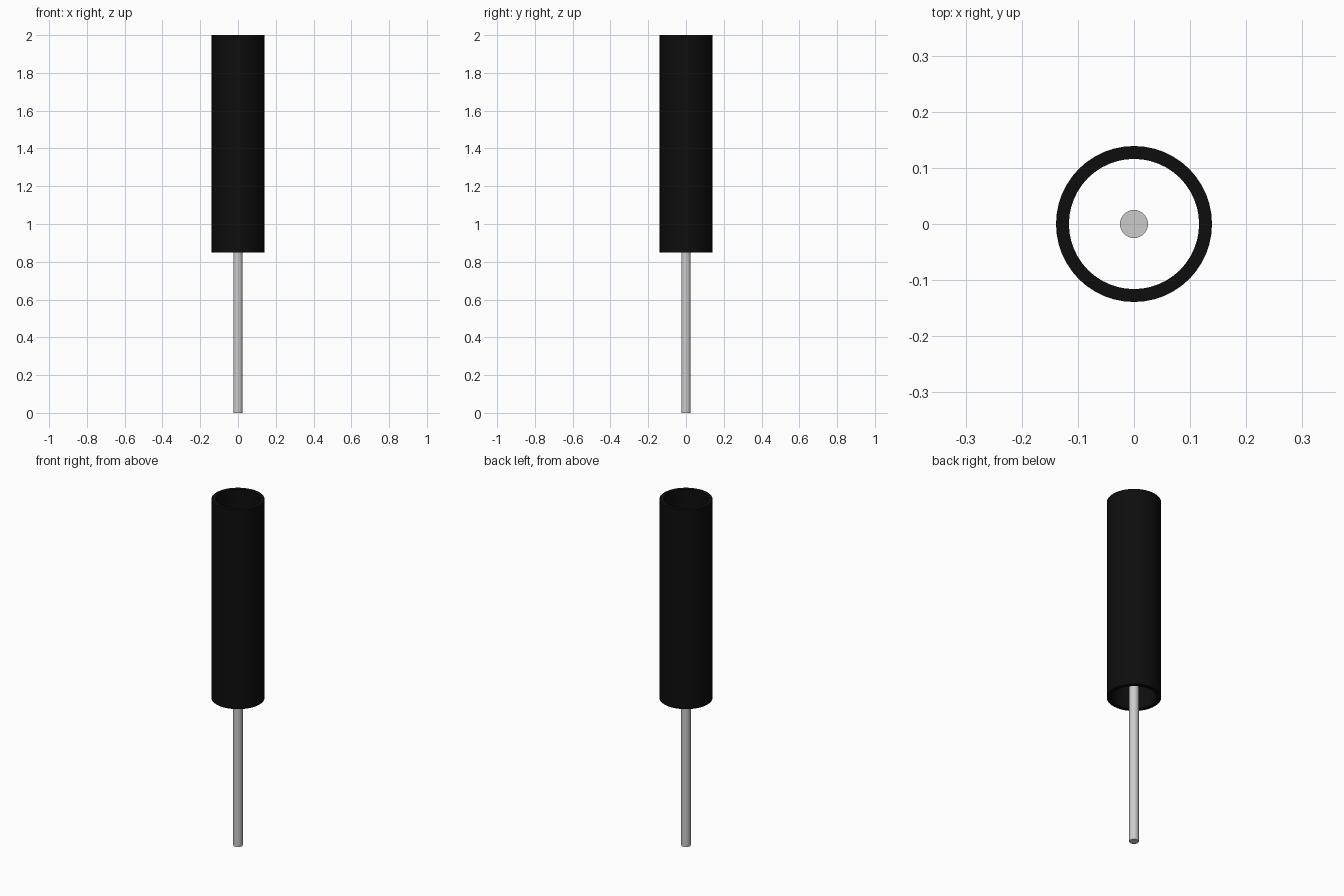
import bpy, bmesh, math

if "Cube" in bpy.data.objects:
    bpy.data.objects.remove(bpy.data.objects["Cube"])


def make_object(name, bm, color=None):
    bmesh.ops.recalc_face_normals(bm, faces=bm.faces)
    mesh = bpy.data.meshes.new(name)
    bm.to_mesh(mesh)
    bm.free()
    obj = bpy.data.objects.new(name, mesh)
    bpy.context.collection.objects.link(obj)
    if color:
        mat = bpy.data.materials.new(name + "_colour")
        mat.diffuse_color = color
        mat.use_nodes = True
        mat.node_tree.nodes["Principled BSDF"].inputs["Base Color"].default_value = mat.diffuse_color
        mesh.materials.append(mat)
    bpy.ops.object.select_all(action='DESELECT')
    obj.select_set(True)
    bpy.context.view_layer.objects.active = obj
    bpy.ops.object.shade_smooth_by_angle(angle=math.radians(30))
    return obj


def lathe(name, profile, segments, color=None):
    """Spin a closed (radius, z) profile around the z axis."""
    bm = bmesh.new()
    verts = [bm.verts.new((r, 0, z)) for r, z in profile]
    edges = [bm.edges.new((verts[i], verts[(i + 1) % len(verts)]))
             for i in range(len(verts))]
    bmesh.ops.spin(bm, geom=verts + edges, cent=(0, 0, 0), axis=(0, 0, 1),
                   angle=math.tau, steps=segments, use_duplicate=False)
    bmesh.ops.remove_doubles(bm, verts=bm.verts, dist=1e-5)
    return make_object(name, bm, color)


# Black hollow sleeve, open at both ends
lathe("handle_sleeve",
      [(0.139, 0.85), (0.139, 2.0), (0.116, 2.0), (0.116, 0.85)],
      48, (0.004, 0.004, 0.004, 1))

# Thin grey rod running up inside the sleeve
ROD_TOP = 1.25
bm = bmesh.new()
bmesh.ops.create_cone(bm, cap_ends=True, segments=32, radius1=0.025,
                      radius2=0.025, depth=ROD_TOP)
bmesh.ops.translate(bm, verts=bm.verts, vec=(0, 0, ROD_TOP / 2))
make_object("rod", bm)
